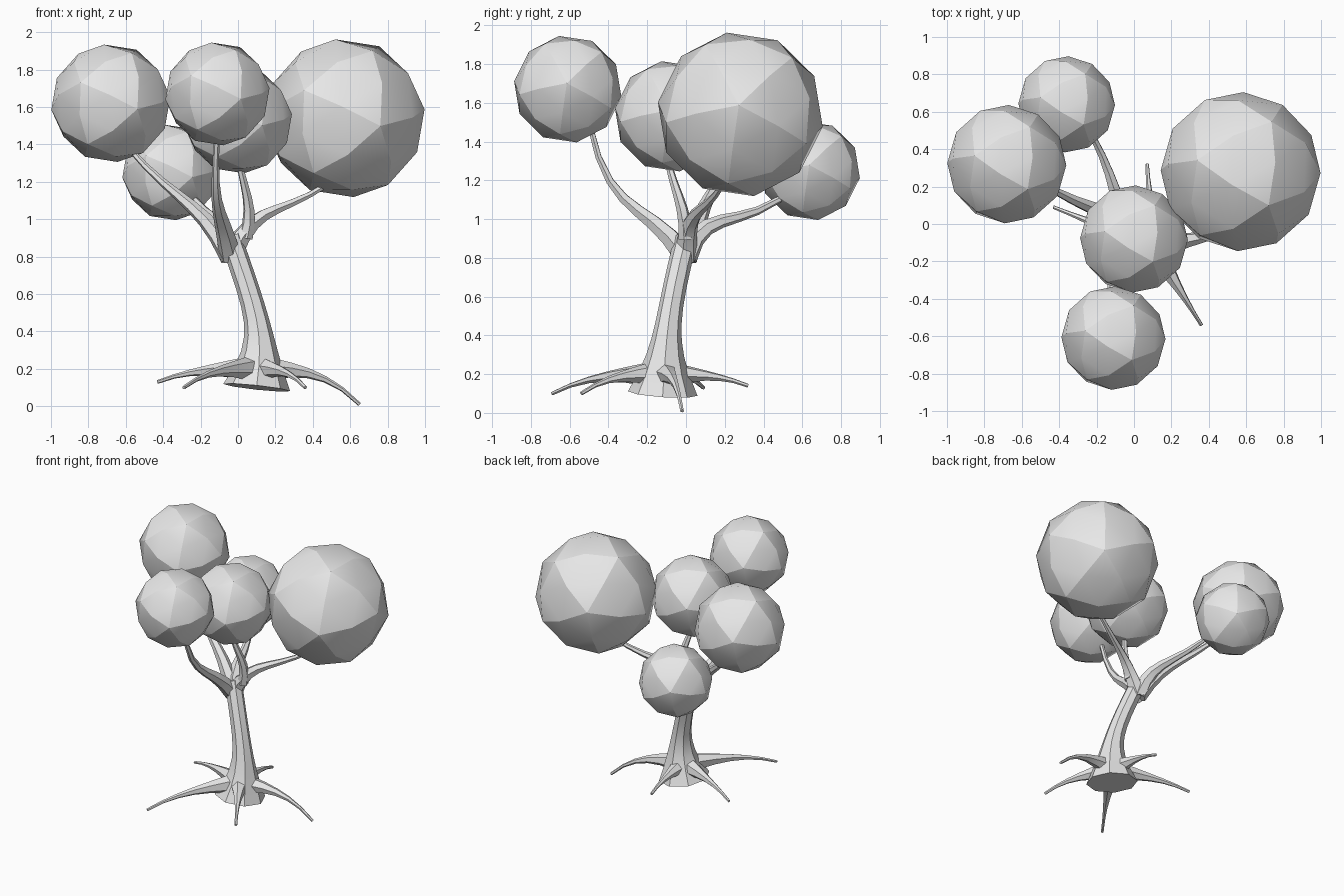
import bpy
import bmesh
import math
from mathutils import Vector, Euler
from mathutils.geometry import interpolate_bezier

if "Cube" in bpy.data.objects:
    bpy.data.objects.remove(bpy.data.objects["Cube"], do_unlink=True)

shade = 0.8
grey = bpy.data.materials.new("plain_grey")
grey.use_nodes = True
grey.diffuse_color = (shade, shade, shade, 1)
grey.node_tree.nodes["Principled BSDF"].inputs["Base Color"].default_value = grey.diffuse_color


def finish(bm, name, angle):
    """Turn a bmesh into a named, shaded object."""
    bmesh.ops.recalc_face_normals(bm, faces=bm.faces)
    mesh = bpy.data.meshes.new(name)
    bm.to_mesh(mesh)
    bm.free()
    mesh.materials.append(grey)
    obj = bpy.data.objects.new(name, mesh)
    bpy.context.collection.objects.link(obj)
    bpy.ops.object.select_all(action='DESELECT')
    obj.select_set(True)
    bpy.context.view_layer.objects.active = obj
    bpy.ops.object.shade_smooth_by_angle(angle=math.radians(angle))


def limb(name, start, bend, reach, end, thick, thin, taper, sides=6, steps=8):
    """Tube along a curve, tapering from thick to thin."""
    bm = bmesh.new()
    path = interpolate_bezier(Vector(start), Vector(bend), Vector(reach), Vector(end), steps)
    tangent = (path[1] - path[0]).normalized()
    side = tangent.orthogonal().normalized()
    rings = []
    for i, point in enumerate(path):
        ahead = (path[min(i + 1, steps - 1)] - path[max(i - 1, 0)]).normalized()
        side = tangent.rotation_difference(ahead) @ side
        tangent = ahead
        other = tangent.cross(side)
        radius = thin + (thick - thin) * (1 - i / (steps - 1)) ** taper
        ring = []
        for k in range(sides):
            turn = math.tau * k / sides
            offset = math.cos(turn) * side + math.sin(turn) * other
            ring.append(bm.verts.new(point + radius * offset))
        rings.append(ring)
    for low, high in zip(rings, rings[1:]):
        for k in range(sides):
            n = (k + 1) % sides
            bm.faces.new((low[k], low[n], high[n], high[k]))
    bm.faces.new(rings[0])
    bm.faces.new(rings[-1])
    finish(bm, name, 30)


def root(name, tip):
    """Root that leaves the foot level and droops to its tip."""
    foot, tip = Vector((0.1, -0.12, 0.2)), Vector(tip)
    bend, reach = foot.lerp(tip, 1 / 3), foot.lerp(tip, 2 / 3)
    bend.z = reach.z = foot.z
    limb(name, foot, bend, reach, tip, thick=0.08, thin=0.01, taper=2, steps=7)


def branch(name, bend, reach, end, start=(-0.04, 0, 0.8), thick=0.06):
    """Branch that leaves the fork and thins towards its crown."""
    limb(name, start, bend, reach, end, thick, thin=0.015, taper=1.5)


def crown(name, centre, radius):
    """Faceted foliage ball."""
    bm = bmesh.new()
    bmesh.ops.create_icosphere(bm, subdivisions=2, radius=radius)
    bmesh.ops.rotate(bm, verts=bm.verts, matrix=Euler((0.5, 0.3, 0.2)).to_matrix())
    bmesh.ops.translate(bm, verts=bm.verts, vec=centre)
    finish(bm, name, 20)


# Leaning trunk with a flared foot
limb("trunk", (0.1, -0.12, 0.1), (0.14, -0.1, 0.4), (0.1, -0.1, 0.5), (-0.04, 0, 0.9),
     thick=0.18, thin=0.06, taper=4, sides=8, steps=9)

# Roots
root("root_left", (0.65, -0.02, 0.01))
root("root_front_left", (0.36, -0.54, 0.1))
root("root_front_right", (-0.29, -0.69, 0.1))
root("root_right", (-0.43, 0.09, 0.13))
root("root_back", (0.07, 0.32, 0.14))

# Branches
branch("branch_right", (-0.2, 0.1, 1.1), (-0.35, 0.1, 1.1), (-0.6, 0.3, 1.4))
branch("branch_back", (-0.1, 0.1, 1.1), (-0.1, 0.3, 0.9), (-0.3, 0.6, 1.2))
branch("branch_front", (-0.1, -0.2, 1.1), (-0.14, -0.4, 1), (-0.11, -0.5, 1.5))
branch("branch_left", (0.1, 0, 1.1), (0.2, 0.1, 1), (0.5, 0.2, 1.2))
branch("branch_middle", (0.1, 0, 1.1), (0, -0.1, 1.2), (0, -0.1, 1.4),
       start=(0.04, 0, 0.9), thick=0.04)

# Foliage
crown("crown_left", (0.57, 0.28, 1.54), 0.43)
crown("crown_right", (-0.68, 0.32, 1.62), 0.32)
crown("crown_middle", (0, -0.08, 1.53), 0.29)
crown("crown_front", (-0.11, -0.61, 1.67), 0.28)
crown("crown_back", (-0.36, 0.64, 1.25), 0.26)
